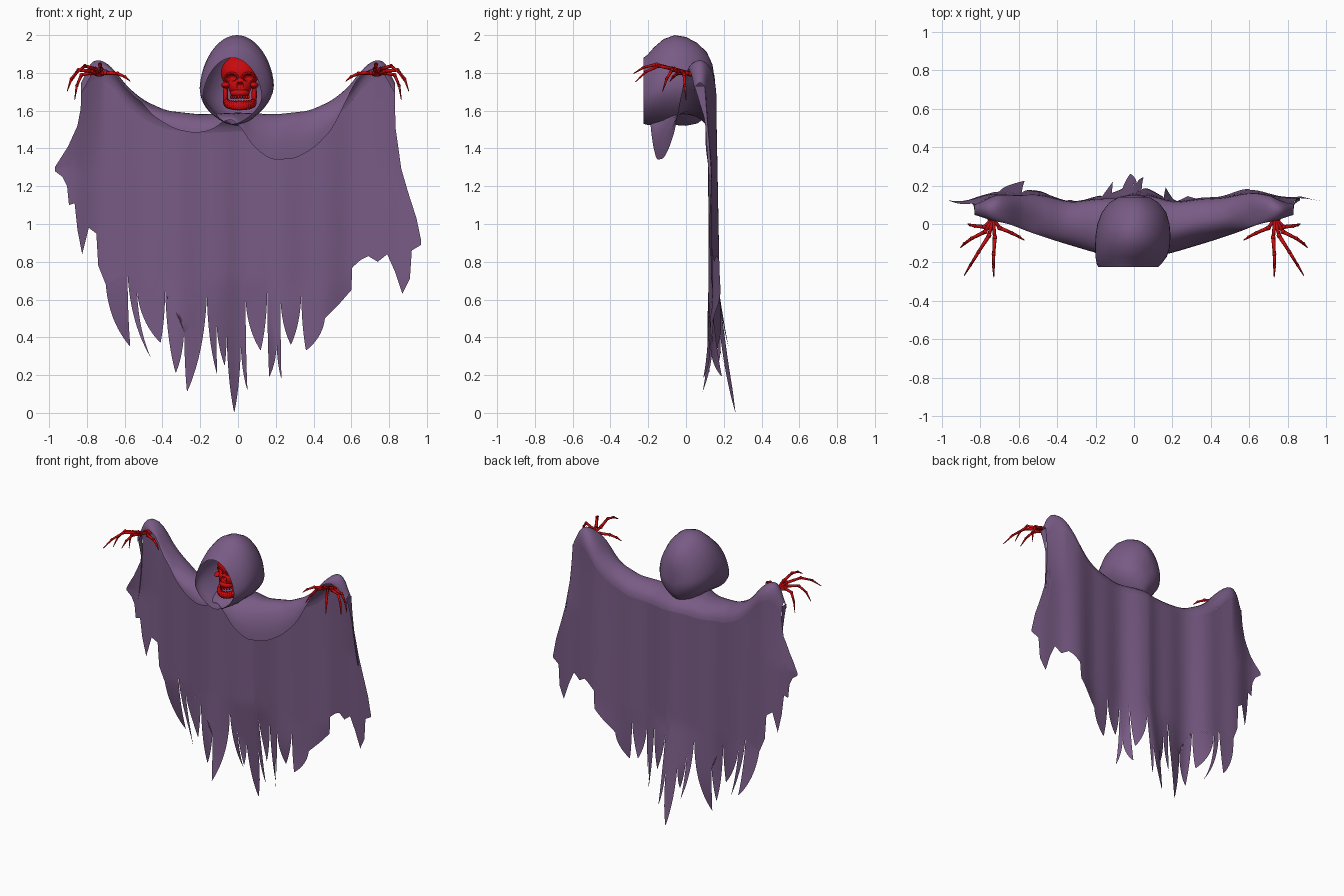
import bpy, bmesh, math
from mathutils import Vector, Matrix

if "Cube" in bpy.data.objects:
    bpy.data.objects.remove(bpy.data.objects["Cube"])


def material(name, col):
    m = bpy.data.materials.new(name)
    m.diffuse_color = (*col, 1)
    m.use_nodes = True
    m.node_tree.nodes["Principled BSDF"].inputs["Base Color"].default_value = m.diffuse_color
    return m


PURPLE = material("purple cloth", (0.19, 0.105, 0.235))
RED = material("red bone", (0.60, 0.003, 0.004))


def finish(bm, name, mat):
    me = bpy.data.meshes.new(name)
    bm.to_mesh(me)
    bm.free()
    me.materials.append(mat)
    for p in me.polygons:
        p.use_smooth = True
    ob = bpy.data.objects.new(name, me)
    bpy.context.collection.objects.link(ob)
    return ob


def lin(pts, x):
    if x <= pts[0][0]:
        return pts[0][1]
    for (a, va), (b, vb) in zip(pts, pts[1:]):
        if x <= b:
            return va + (vb - va) * (x - a) / (b - a)
    return pts[-1][1]


def soft(pts, x):
    return sum(lin(pts, x + d * 0.015) for d in (-2, -1, 0, 1, 2)) / 5


def loft(bm, rows, closed=False):
    rows = [[bm.verts.new(p) for p in r] for r in rows]
    for a, b in zip(rows, rows[1:]):
        n = len(a)
        for i in range(n if closed else n - 1):
            j = (i + 1) % n
            bm.faces.new((a[i], a[j], b[j], b[i]))
    return rows


# Profiles along x: shoulder line, front hem height, front hem depth
TOP = [(0, 1.59), (.2, 1.58), (.38, 1.6), (.5, 1.655), (.59, 1.73), (.66, 1.825),
       (.73, 1.875), (.78, 1.86), (.815, 1.81), (.83, 1.70)]
HEM = [(-.83, 1.66), (-.8, 1.77), (-.73, 1.83), (-.66, 1.80), (-.59, 1.75), (-.45, 1.57),
       (-.33, 1.5), (-.22, 1.48), (-.13, 1.5), (-.06, 1.56), (0, 1.54), (.07, 1.42),
       (.17, 1.34), (.3, 1.345), (.4, 1.4), (.5, 1.5), (.59, 1.69), (.64, 1.79),
       (.73, 1.83), (.8, 1.77), (.83, 1.66)]
FRONT = [(0, -.19), (.1, -.17), (.2, -.15), (.4, -.09), (.55, -.04), (.65, 0), (.75, .02), (.83, .05)]


def back_y(x, z):
    """Depth of the hanging sheet, with vertical folds and swept strands."""
    ax = abs(x)
    drop = max(0, 1.6 - z)
    y = 0.138 + .01 * drop + (.018 + .006 * drop) * math.sin(9 * ax - 4.0) + (.005 + .003 * drop) * math.sin(23 * x)
    y -= 0.3 * max(0, ax - 0.71) * min(1, max(0, (z - 1.3) / 0.45))
    y += max(0, 0.7 - z) * (0.045 + 0.075 * math.cos(9 * x))
    return y


# Hanging sheet: lower edge on each side, strands as alternating gap and tip
LEFT = [(-.97, 1.28), (-.93, 1.25), (-.905, 1.2), (-.895, 1.1), (-.865, 1.11), (-.85, .97),
        (-.825, .84), (-.79, .98), (-.75, .95), (-.74, .78)]
STRANDS = [(-.70, .68), (-.57, .35), (-.585, .74), (-.46, .29), (-.535, .65), (-.41, .37),
           (-.385, .65), (-.33, .21), (-.285, .44), (-.27, .11), (-.165, .62), (-.11, .2),
           (-.115, .5), (-.07, .25), (-.06, .42), (-.02, 0), (.015, .36), (.05, .12),
           (.04, .6), (.12, .33), (.155, .64), (.165, .19), (.205, .36), (.23, .18),
           (.225, .6), (.28, .36), (.335, .62), (.36, .33), (.46, .5)]
RIGHT = [(.53, .57), (.6, .65), (.605, .77), (.65, .81), (.69, .83), (.74, .8), (.79, .84),
         (.83, .75), (.87, .63), (.91, .71), (.92, .86), (.97, .89)]
SIDE_L = [(-.97, 1.30), (-.9, 1.41), (-.85, 1.52), (-.835, 1.6), (-.83, 1.64)]
SIDE_R = [(.83, 1.64), (.835, 1.5), (.865, 1.29), (.9, 1.17), (.945, 1.03), (.97, .91)]
LOWER = LEFT + STRANDS[::2] + RIGHT


def upper(x):
    if abs(x) <= .83:
        return soft(TOP, abs(x)) - .1
    return lin(SIDE_L if x < 0 else SIDE_R, x)


DRAPE_X = [-.83 + 1.66 * i / 83 for i in range(84)]
xs = DRAPE_X + [p[0] for p in LOWER + SIDE_L + SIDE_R]
xs = sorted(set(round(x, 4) for x in xs))
bm = bmesh.new()
cols = []
for x in xs:
    lo, hi = lin(LOWER, x), upper(x)
    cols.append([(x, back_y(x, z), z) for z in [lo + (hi - lo) * k / 24 for k in range(25)]])
loft(bm, cols)
# Tapered strands between neighbouring gaps
for n in range(0, len(STRANDS) - 2, 2):
    g0, tip, g1 = STRANDS[n:n + 3]
    sway = .035 * math.sin(n * 1.3 + 1)

    def edge(g, t):
        c = (g[0] + .12 * (tip[0] - g[0]), g[1] * .4 + tip[1] * .6)
        return [g[j] * (1 - t) ** 2 + 2 * c[j] * t * (1 - t) + tip[j] * t * t for j in (0, 1)]
    rows = []
    for k in range(13):
        t = min(k / 12, .985)
        a, b = edge(g0, t), edge(g1, t)
        row = []
        for q in range(5):
            x, z = [a[j] + (b[j] - a[j]) * q / 4 for j in (0, 1)]
            row.append((x, back_y(x, z) + sway * t * t, z))
        rows.append(row)
    loft(bm, rows)
bmesh.ops.remove_doubles(bm, verts=bm.verts[:], dist=.0003)
bmesh.ops.recalc_face_normals(bm, faces=bm.faces[:])
finish(bm, "tattered_cloak", PURPLE)

# Shoulder drape: goes over the arms and hangs in front
sections = []
for x in DRAPE_X:
    zt, ze, yf = soft(TOP, abs(x)), soft(HEM, x), soft(FRONT, abs(x))
    ze = min(ze, zt - .02)
    yb = back_y(x, zt - .1)
    ym = (yb + yf) / 2
    sec = []
    for k in range(6):
        a = k / 6 * math.pi / 2
        sec.append((x, ym + (yb - ym) * math.cos(a), zt - .1 * (1 - math.sin(a))))
    for k in range(9):
        a = k / 8 * math.pi / 2
        sec.append((x, ym + (yf - ym) * math.sin(a), zt + (ze - zt) * (1 - math.cos(a))))
    sections.append(sec)
bm = bmesh.new()
loft(bm, sections)
bmesh.ops.recalc_face_normals(bm, faces=bm.faces[:])
finish(bm, "shoulder_drape", PURPLE)

# Sleeve sides: narrow panels closing the outer ends of the drape
for side, label in ((-1, "left"), (1, "right")):
    bm = bmesh.new()
    rows = []
    for k in range(13):
        t = k / 12
        z = 1.73 - .5 * t
        x = side * (.83 + (.05 if side < 0 else .035) * t * t)
        yb = back_y(x, z)
        yf = min(yb, lin([(1.2, .125), (1.55, .1), (1.73, .045)], z))
        rows.append([(x, yf + (yb - yf) * q / 3, z) for q in range(4)])
    loft(bm, rows)
    finish(bm, label + "_sleeve_side", PURPLE)

# Hood: rings from the back of the head to the open rim (y, centre x, centre z, rx, rz)
HOOD = [(.15, 0, 1.73, .03, .05), (.14, 0, 1.735, .08, .11), (.11, 0, 1.74, .13, .17),
        (.06, 0, 1.745, .168, .213), (0, -.003, 1.755, .188, .235), (-.06, -.005, 1.762, .195, .238),
        (-.12, -.008, 1.75, .195, .228), (-.17, -.015, 1.73, .186, .205), (-.205, -.025, 1.71, .17, .185),
        (-.225, -.03, 1.705, .155, .175)]
rings = []
for y, cx, cz, rx, rz in HOOD:
    ring = []
    for k in range(48):
        a = 2 * math.pi * k / 48
        s = math.sin(a)
        w = 1 - .42 * max(0, -s) ** 1.6 - .04 * max(0, s)
        ring.append((cx + rx * w * math.cos(a), y, cz + rz * s - .03 * math.cos(a) ** 2))
    rings.append(ring)
bm = bmesh.new()
bm.faces.new(loft(bm, rings, True)[0])
bmesh.ops.recalc_face_normals(bm, faces=bm.faces[:])
finish(bm, "hood", PURPLE)


def ball(bm, c, r, seg=20):
    m = Matrix.Translation(c) @ Matrix.Diagonal((*r, 1))
    bmesh.ops.create_uvsphere(bm, u_segments=seg, v_segments=seg // 2 + 2, radius=1, matrix=m)


# Skull: cranium and face with eye sockets and nose pressed in
SX, SY = .01, -.08
bm = bmesh.new()
ball(bm, (SX, SY + .01, 1.80), (.10, .10, .093), 96)
ball(bm, (SX, SY - .045, 1.735), (.064, .055, .06), 80)
SOCKETS = [(s * .043, 1.775, .029, .022, .06) for s in (-1, 1)] + [(s * .008, 1.733, .011, .018, .04) for s in (-1, 1)]
for v in bm.verts:
    for cx, cz, rx, rz, depth in SOCKETS:
        d = ((v.co.x - SX - cx) / rx) ** 2 + ((v.co.z - cz) / rz) ** 2
        if d < 1 and v.co.y < SY:
            v.co.y = max(v.co.y, SY - .095 + depth * math.sqrt(1 - d))
# Upper jaw, cheekbones, jaw hinges and raised socket rims
ball(bm, (SX, SY - .062, 1.693), (.052, .045, .026), 40)
for s in (-1, 1):
    ball(bm, (SX + s * .073, SY - .04, 1.735), (.026, .045, .017), 24)
    ball(bm, (SX + s * .076, SY - .01, 1.685), (.014, .026, .06), 20)
    for k in range(24):
        a = 2 * math.pi * k / 24
        dx, dz = s * .043 + .031 * math.cos(a), -.025 + .024 * math.sin(a)
        y = SY + .012 - .1 * math.sqrt(1 - (dx / .1) ** 2 - (dz / .093) ** 2)
        ball(bm, (SX + dx, y, 1.8 + dz), (.008, .008, .007), 8)
finish(bm, "skull", RED)

# Lower jaw: a bent bar, with a row of teeth above and below the open mouth
bm = bmesh.new()
for k in range(21):
    a = math.pi * k / 20
    ball(bm, (SX + .072 * math.cos(a), SY - .005 - .095 * math.sin(a), 1.645 - .02 * math.sin(a)),
         (.017, .016, .024), 12)
finish(bm, "lower_jaw", RED)
bm = bmesh.new()
for k in range(8):
    a = math.pi * (.2 + .6 * k / 7)
    for z in (1.672, 1.645):
        ball(bm, (SX + .056 * math.cos(a), SY - .005 - .096 * math.sin(a), z), (.007, .006, .011), 8)
finish(bm, "teeth", RED)


def bone(bm, a, b, r1, r2):
    d = b - a
    m = Matrix.Translation((a + b) / 2) @ d.to_track_quat('Z', 'Y').to_matrix().to_4x4()
    bmesh.ops.create_cone(bm, cap_ends=True, segments=8, radius1=r1, radius2=r2, depth=d.length * .94, matrix=m)
    ball(bm, a, (r1 * 1.25,) * 3, 8)


# Hands: arched fingers (knuckle, arch, tip), mirrored
FINGERS = [((.70, -.02, 1.80), (.62, -.05, 1.81), (.57, -.085, 1.755)),
           ((.725, -.07, 1.82), (.735, -.17, 1.88), (.73, -.28, 1.795)),
           ((.755, -.06, 1.82), (.82, -.16, 1.88), (.885, -.27, 1.75)),
           ((.775, -.04, 1.81), (.87, -.08, 1.86), (.905, -.125, 1.70)),
           ((.78, -.015, 1.80), (.85, -.01, 1.83), (.865, .0, 1.655))]
for side, label in ((-1, "left"), (1, "right")):
    bm = bmesh.new()
    wrist = Vector((side * .735, .03, 1.795))
    ball(bm, wrist, (.03, .03, .015), 12)
    bone(bm, wrist + Vector((0, .05, 0)), wrist, .012, .012)
    for f in FINGERS:
        p, c, q = [Vector((side * v[0], v[1], v[2])) for v in f]
        bone(bm, wrist, p, .010, .009)
        pts = [p * (1 - t) ** 2 + c * 2 * t * (1 - t) + q * t * t for t in (0, .42, .74, 1)]
        for k in range(3):
            bone(bm, pts[k], pts[k + 1], .0105 - .0018 * k, (.008, .0065, .002)[k])
    finish(bm, label + "_hand", RED)
